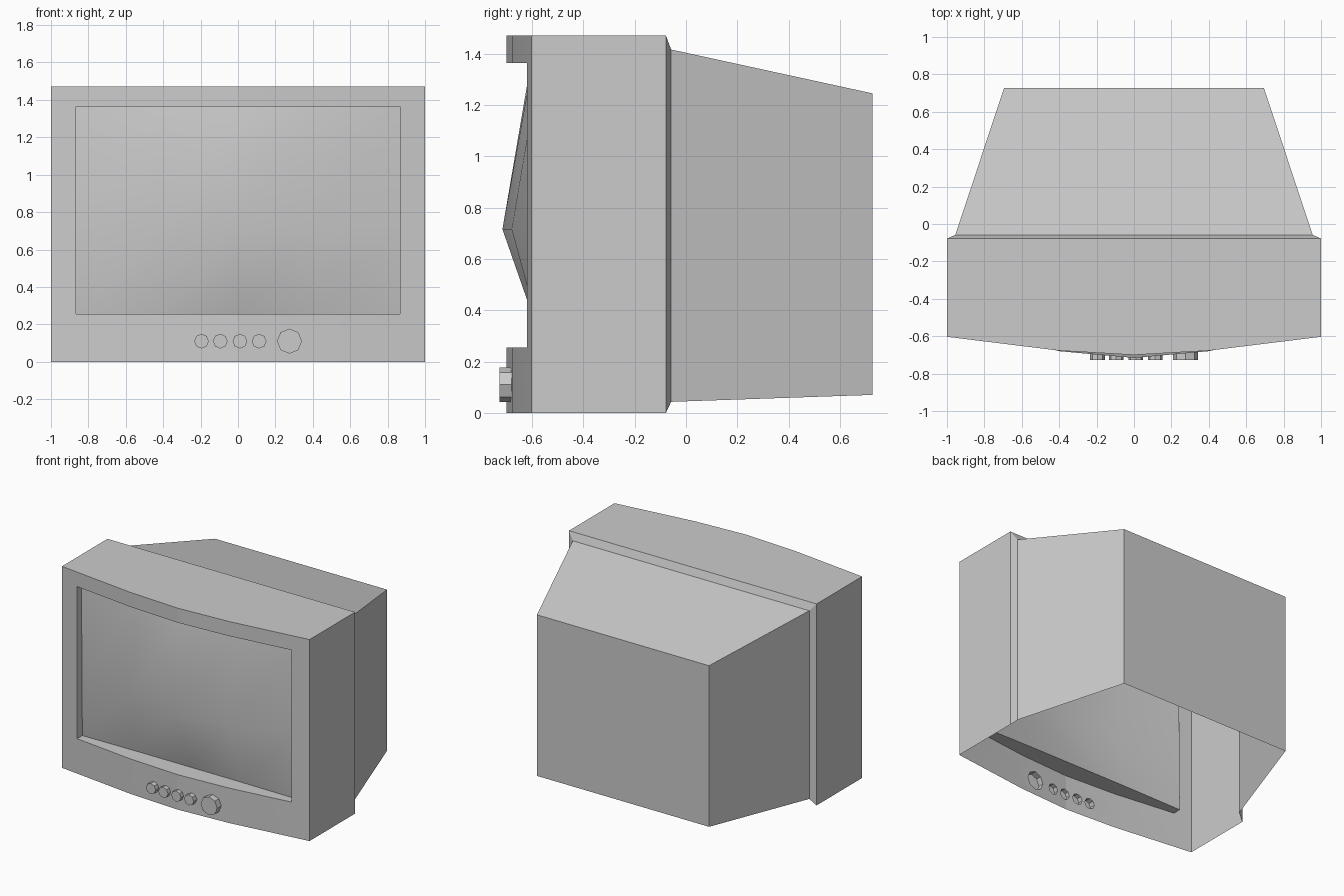
import bpy, bmesh, math
from mathutils import Vector

if "Cube" in bpy.data.objects:
    bpy.data.objects.remove(bpy.data.objects["Cube"])

H = 1.471                                  # overall height
SX, SZ0, SZ1 = 0.865, 0.255, 1.365         # screen opening
BUTTONS = [(-0.195, 0.039), (-0.095, 0.039), (0.01, 0.039), (0.113, 0.039), (0.275, 0.067)]
BZ, BY = 0.11, -0.728                      # button height and front plane
COLS = (-0.4, 0.0, 0.4)                    # folds of the bowed front


def interp(x, pts):
    x = abs(x)
    for (a, ya), (b, yb) in zip(pts, pts[1:]):
        if x <= b + 1e-4:
            return ya + (yb - ya) * (x - a) / (b - a)
    return pts[-1][1]


def front_y(x):
    return interp(x, [(0, -0.70), (0.4, -0.677), (1, -0.603)])


SCREEN_ROWS = [
    (SZ0, [(0, -0.555), (0.4, -0.555), (SX, -0.56)]),
    (0.716, [(0, -0.716), (0.4, -0.68), (SX, -0.565)]),
    (SZ1, [(0, -0.605), (0.4, -0.598), (SX, -0.57)]),
]


def octagon(cx, r):
    return [(cx + r * math.cos(i * math.pi / 4), BZ + r * math.sin(i * math.pi / 4)) for i in range(8)]


def rect(x, z0, z1):
    return [(-x, z0), (x, z0), (x, z1), (-x, z1)]


def finish(bm, name, angle=30):
    me = bpy.data.meshes.new(name)
    bm.to_mesh(me)
    bm.free()
    ob = bpy.data.objects.new(name, me)
    bpy.context.collection.objects.link(ob)
    bpy.ops.object.select_all(action='DESELECT')
    ob.select_set(True)
    bpy.context.view_layer.objects.active = ob
    bpy.ops.object.shade_smooth_by_angle(angle=math.radians(angle))
    return ob


def extrude(bm, edges, place):
    """Extrude an edge chain, move the new verts with place(co), return the new chain."""
    geom = bmesh.ops.extrude_edge_only(bm, edges=edges)["geom"]
    vs = {g for g in geom if isinstance(g, bmesh.types.BMVert)}
    chain = {e for v in vs for e in v.link_edges if e.verts[0] in vs and e.verts[1] in vs}
    for v in vs:
        v.co = place(v.co.copy())
    return list(chain), list(vs)


# Housing: flat front with screen and button openings, then bowed
bm = bmesh.new()
for loop in [rect(1, 0, H), rect(SX, SZ0, SZ1)] + [octagon(*b) for b in BUTTONS]:
    vs = [bm.verts.new((x, 0, z)) for x, z in loop]
    for i in range(len(vs)):
        bm.edges.new((vs[i], vs[i - 1]))
bmesh.ops.triangle_fill(bm, edges=bm.edges[:], use_beauty=True, normal=(0, -1, 0))
for cx in COLS:
    bmesh.ops.bisect_plane(bm, geom=bm.verts[:] + bm.edges[:] + bm.faces[:],
                           plane_co=(cx, 0, 0), plane_no=(1, 0, 0))
for v in bm.verts:
    v.co.y = front_y(v.co.x)


def is_on(e, x, z0, z1):
    m = (e.verts[0].co + e.verts[1].co) / 2
    side = abs(abs(m.x) - x) < 1e-4 and z0 - 1e-4 < m.z < z1 + 1e-4
    level = min(abs(m.z - z0), abs(m.z - z1)) < 1e-4 and abs(m.x) < x + 1e-4
    return side or level


rim = [e for e in bm.edges if e.is_boundary]
opening = [e for e in rim if is_on(e, SX, SZ0, SZ1)]
# The underside is open, so the bottom edge is not carried back
outer = [e for e in rim if is_on(e, 1, 0, H) and max(v.co.z for v in e.verts) > 1e-4]

# Recess walls running back to the screen
extrude(bm, opening, lambda c: Vector((c.x, interp(c.x, SCREEN_ROWS[0 if c.z < 0.7 else 2][1]), c.z)))

# Casing sides, step and tapered back
old = (1, 0, H)
for y, x, z0, z1 in [(-0.078, 1, 0, H), (-0.058, 0.955, 0.043, 1.417), (0.727, 0.695, 0.07, 1.246)]:
    outer, ring = extrude(bm, outer, lambda c: Vector((
        c.x * x / old[0], y, z0 + (c.z - old[1]) * (z1 - z0) / (old[2] - old[1]))))
    old = (x, z0, z1)
ring.sort(key=lambda v: math.atan2(v.co.z - 0.65, v.co.x))
bm.faces.new(ring)
bmesh.ops.recalc_face_normals(bm, faces=bm.faces[:])
finish(bm, "housing", 5)

# Bulging screen
bm = bmesh.new()
xs = (-SX,) + COLS + (SX,)
grid = [[bm.verts.new((x, interp(x, prof), z)) for x in xs] for z, prof in SCREEN_ROWS]
for lo, hi in zip(grid, grid[1:]):
    for i in range(len(xs) - 1):
        bm.faces.new((lo[i], lo[i + 1], hi[i + 1], hi[i]))
finish(bm, "screen", 60)

# Control buttons, open at the back
for i, b in enumerate(BUTTONS):
    bm = bmesh.new()
    pts = octagon(*b)
    cap = [bm.verts.new((x, BY, z)) for x, z in pts]
    base = [bm.verts.new((x, front_y(x), z)) for x, z in pts]
    bm.faces.new(cap)
    for k in range(8):
        bm.faces.new((cap[k], cap[k - 1], base[k - 1], base[k]))
    bmesh.ops.recalc_face_normals(bm, faces=bm.faces[:])
    if cap[0].link_faces[0].normal.y > 0:
        bmesh.ops.reverse_faces(bm, faces=bm.faces[:])
    finish(bm, "volume_knob" if i == 4 else f"button_{i + 1}")
